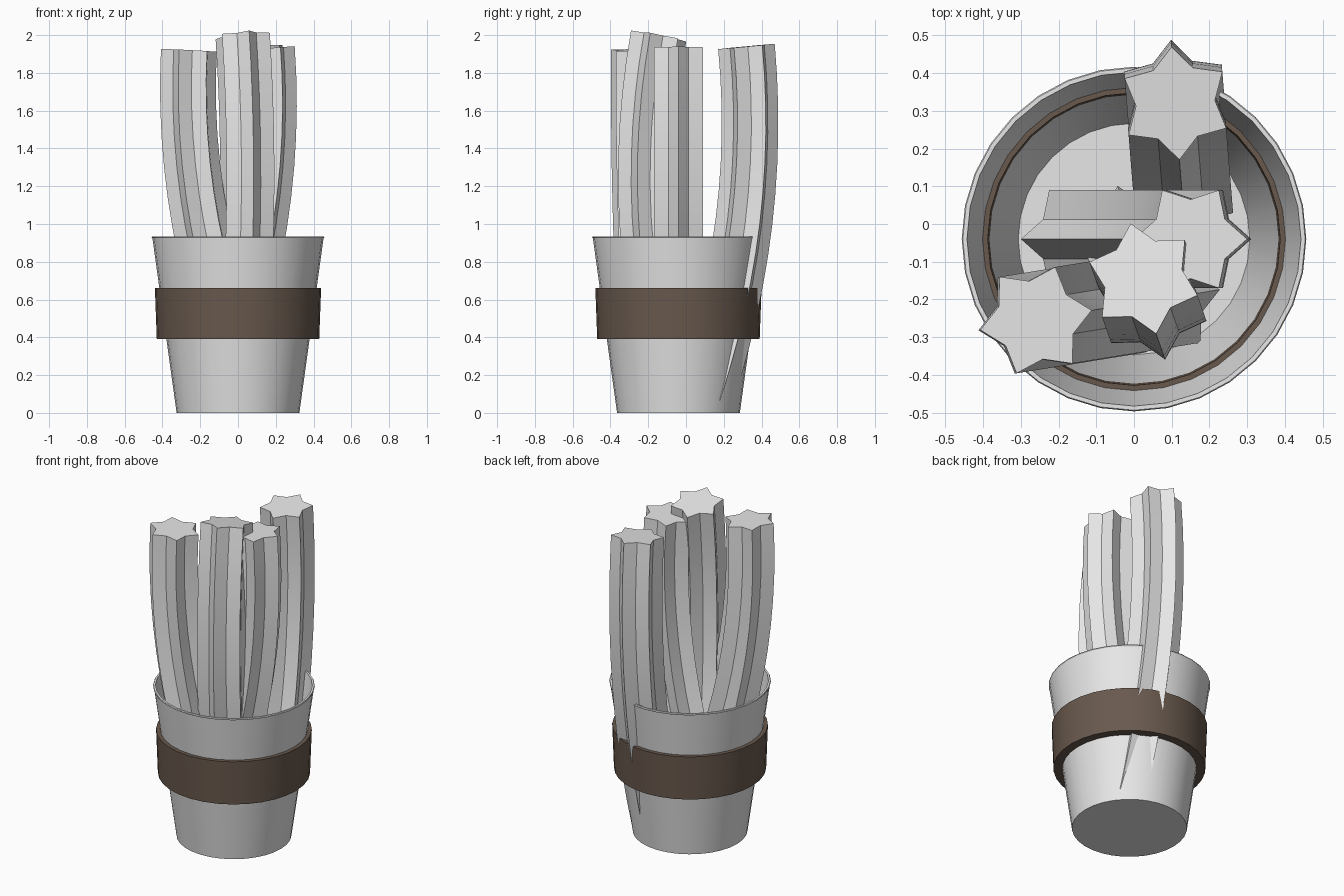
import bpy, bmesh, math
from math import cos, sin, pi

if "Cube" in bpy.data.objects:
    bpy.data.objects.remove(bpy.data.objects["Cube"], do_unlink=True)

CENTRE_Y = -0.04


def material(name, colour):
    m = bpy.data.materials.new(name)
    m.use_nodes = True
    m.diffuse_color = (*colour, 1)
    m.node_tree.nodes["Principled BSDF"].inputs["Base Color"].default_value = (*colour, 1)
    return m


def finish(name, bm, mat, angle):
    bmesh.ops.recalc_face_normals(bm, faces=bm.faces)
    mesh = bpy.data.meshes.new(name)
    bm.to_mesh(mesh)
    bm.free()
    mesh.materials.append(mat)
    obj = bpy.data.objects.new(name, mesh)
    bpy.context.collection.objects.link(obj)
    bpy.ops.object.select_all(action='DESELECT')
    obj.select_set(True)
    bpy.context.view_layer.objects.active = obj
    bpy.ops.object.shade_smooth_by_angle(angle=math.radians(angle))
    return obj


def loft(bm, rings, closed=False):
    """Bridge rings of vertices; cap both ends or join them up."""
    n = len(rings[0])
    pairs = list(zip(rings, rings[1:]))
    if closed:
        pairs.append((rings[-1], rings[0]))
    for a, b in pairs:
        for i in range(n):
            j = (i + 1) % n
            bm.faces.new((a[i], a[j], b[j], b[i]))
    if not closed:
        bm.faces.new(rings[0])
        bm.faces.new(rings[-1])


def turned(name, profile, mat, closed=False, sides=32):
    bm = bmesh.new()
    rings = [[bm.verts.new((r * cos(2 * pi * i / sides),
                            CENTRE_Y + r * sin(2 * pi * i / sides), z))
              for i in range(sides)] for r, z in profile]
    loft(bm, rings, closed)
    return finish(name, bm, mat, 30)


def fry(name, top, shift, bow, turn, steps=12, outer=0.15, inner=0.105):
    """Six-pointed star swept along a bowed path; shift leads from top to base."""
    bm = bmesh.new()
    base_z = 0.09
    height = top[2] - base_z
    length = math.hypot(*shift)
    out = [-s / length for s in shift]
    rings = []
    for k in range(steps + 1):
        u = k / steps
        lean = (length + 4 * bow * (1 - 2 * u)) / height
        offset = 4 * bow * u * (1 - u) - length * (1 - u)
        ring = []
        for i in range(12):
            r = inner if i % 2 else outer
            a = math.radians(turn + 30 * i)
            px, py = r * cos(a), r * sin(a)
            # Tilt each section square to the path
            drop = lean * (px * out[0] + py * out[1])
            ring.append(bm.verts.new((top[0] + out[0] * offset + px,
                                      top[1] + out[1] * offset + py,
                                      base_z + height * u - drop)))
        rings.append(ring)
    loft(bm, rings)
    return finish(name, bm, mat=pale, angle=25)


pale = material("pale_grey", (0.8, 0.8, 0.8))
brown = material("dark_brown", (0.14, 0.10, 0.075))

# Tapered cup with a thin wall and floor
turned("cup", [(0.325, 0), (0.453, 0.925), (0.457, 0.93), (0.454, 0.935),
               (0.443, 0.935), (0.307, 0.025)], pale)

# Sleeve around the cup
turned("sleeve", [(0.43, 0.39), (0.44, 0.66), (0.388, 0.66), (0.378, 0.39)],
       brown, closed=True)

# Bowed star-shaped sticks
fry("front_fry", (0.025, -0.145, 1.995), (-0.035, 0.10), 0.12, 103)
fry("left_fry", (0.15, -0.04, 1.93), (-0.30, 0.0), 0.11, 0)
fry("right_fry", (-0.26, -0.255, 1.92), (0.34, 0.055), 0.11, 10)
fry("back_fry", (0.11, 0.32, 1.94), (0.018, -0.225), 0.10, 94)
